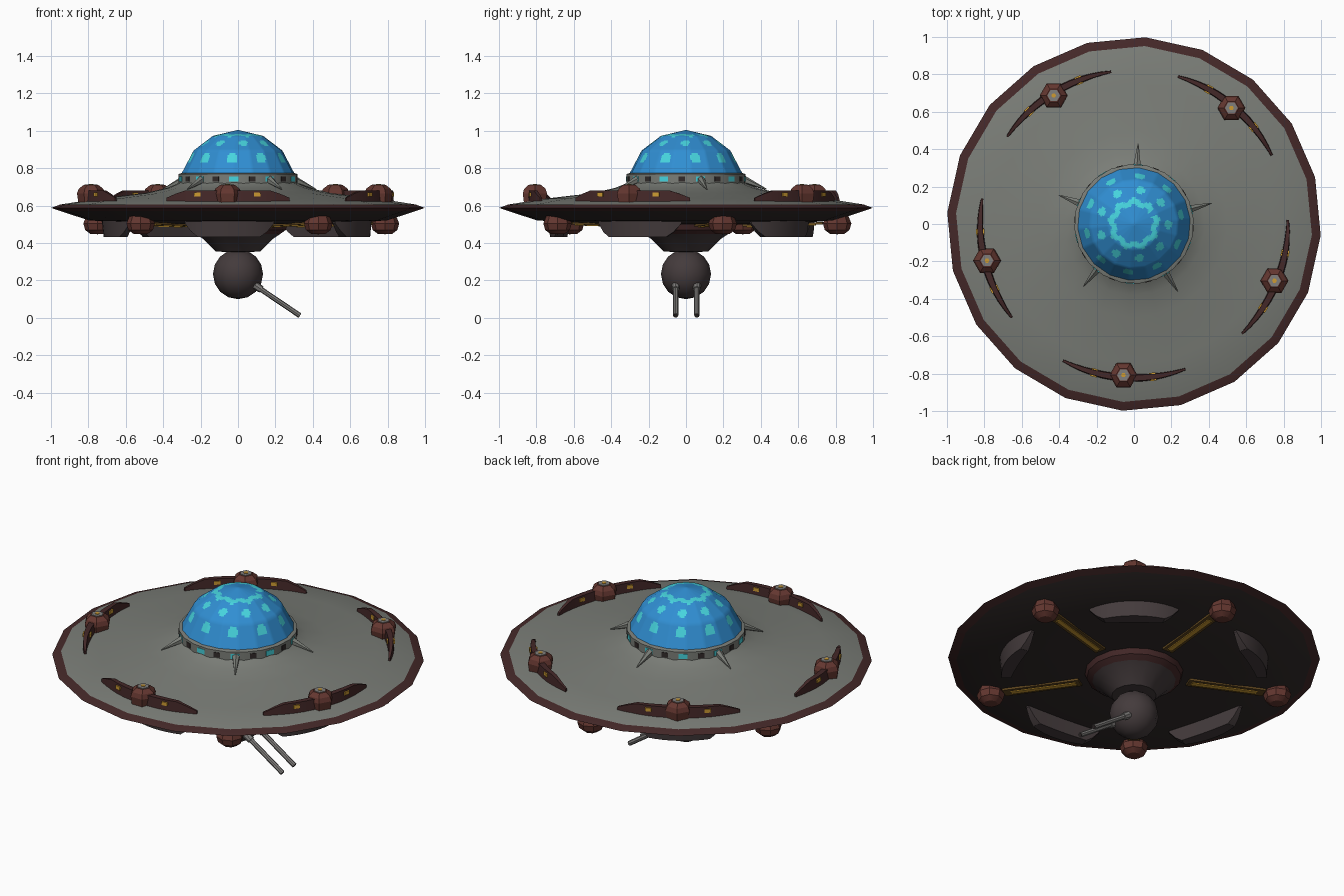
import bpy, bmesh, math
from mathutils import Vector, Matrix

if "Cube" in bpy.data.objects:
    bpy.data.objects.remove(bpy.data.objects["Cube"])


def material(name, r, g, b):
    m = bpy.data.materials.new(name)
    m.diffuse_color = [(c / 255 / 12.92 if c < 11 else ((c / 255 + 0.055) / 1.055) ** 2.4)
                       for c in (r, g, b)] + [1.0]
    m.use_nodes = True
    m.node_tree.nodes["Principled BSDF"].inputs["Base Color"].default_value = m.diffuse_color
    return m


GREY = material("hull grey", 122, 125, 119)
DARK = material("dark underside", 50, 43, 42)
GUNMETAL = material("brown grey metal", 68, 59, 60)
RIM = material("rim maroon", 68, 40, 40)
POD = material("pod red brown", 100, 55, 48)
YELLOW = material("lamp yellow", 205, 155, 50)
BROWN = material("trim brown", 98, 72, 32)
BLUE = material("dome blue", 48, 142, 210)
CYAN = material("spot turquoise", 70, 212, 222)
STEEL = material("gun steel", 128, 126, 124)


def finish(name, bm, mats, smooth=30):
    bmesh.ops.recalc_face_normals(bm, faces=bm.faces)
    me = bpy.data.meshes.new(name)
    bm.to_mesh(me)
    bm.free()
    for m in mats:
        me.materials.append(m)
    ob = bpy.data.objects.new(name, me)
    bpy.context.collection.objects.link(ob)
    if smooth:
        bpy.ops.object.select_all(action='DESELECT')
        ob.select_set(True)
        bpy.context.view_layer.objects.active = ob
        bpy.ops.object.shade_smooth_by_angle(angle=math.radians(smooth))
    return ob


def lathe_mesh(profile, n, phase=0.0, center=(0, 0), bands=None):
    """Spin (radius, z) points; bands gives a material index per segment."""
    bm = bmesh.new()
    rings = []
    for r, z in profile:
        k = n if r > 0 else 1
        rings.append([bm.verts.new((center[0] + r * math.cos(math.radians(phase) + math.tau * i / n),
                                    center[1] + r * math.sin(math.radians(phase) + math.tau * i / n), z))
                      for i in range(k)])
    for s, (a, b) in enumerate(zip(rings, rings[1:])):
        for i in range(n):
            j = (i + 1) % n
            quad = [a[i % len(a)], a[j % len(a)], b[j % len(b)], b[i % len(b)]]
            f = bm.faces.new(list(dict.fromkeys(quad)))
            f.material_index = bands[s] if bands else 0
    return bm


def rod(name, p, q, r1, r2, mat, n=8):
    p, q = Vector(p), Vector(q)
    d = q - p
    bm = bmesh.new()
    mx = Matrix.Translation((p + q) / 2) @ d.to_track_quat('Z', 'Y').to_matrix().to_4x4()
    bmesh.ops.create_cone(bm, cap_ends=True, segments=n, radius1=r1, radius2=r2,
                          depth=d.length, matrix=mx)
    return finish(name, bm, [mat])


def box(name, size, r, z, deg, mat, tilt=0.0):
    """Box at polar position; size is radial, tangential, vertical."""
    bm = bmesh.new()
    mx = (Matrix.Rotation(math.radians(deg), 4, 'Z') @ Matrix.Translation((r, 0, z))
          @ Matrix.Rotation(tilt, 4, 'Y') @ Matrix.Diagonal((*size, 1)))
    bmesh.ops.create_cube(bm, size=1, matrix=mx)
    return finish(name, bm, [mat], 0)


def arc_fin(name, deg, r, span, half, end_half, z_base, z_low, z_edge, ramp, mat, steps=12):
    """Curved fin whose free edge runs from z_low at the tips to z_edge in the middle."""
    bm = bmesh.new()
    rows = []
    for i in range(steps + 1):
        t = 2 * i / steps - 1
        a = math.radians(deg + span * t)
        w = end_half + (half - end_half) * (1 - t * t)
        z = z_low + (z_edge - z_low) * min(1, (1 - abs(t)) / ramp)
        rows.append([bm.verts.new((rr * math.cos(a), rr * math.sin(a), zz)) for rr, zz in
                     ((r - w, z_base), (r + w, z_base), (r + w * 0.75, z), (r - w * 0.75, z))])
    for a, b in zip(rows, rows[1:]):
        for k in range(4):
            bm.faces.new((a[k], a[(k + 1) % 4], b[(k + 1) % 4], b[k]))
    bm.faces.new(rows[0])
    bm.faces.new(rows[-1])
    return finish(name, bm, [mat])


def polar(r, deg, z):
    return Vector((r * math.cos(math.radians(deg)), r * math.sin(math.radians(deg)), z))


# Saucer hull: grey top, maroon rim, dark underside
hull = [(0.30, 0.735), (0.33, 0.715), (0.38, 0.695), (0.50, 0.667), (0.75, 0.638), (0.953, 0.606),
        (1.0, 0.588), (0.955, 0.572), (0.80, 0.522), (0.55, 0.502), (0.24, 0.50)]
finish("saucer_hull", lathe_mesh(hull, 20, -3.5, bands=[0] * 5 + [1, 1] + [2] * 3), [GREY, RIM, DARK])

# Collar under the dome with its windows
finish("dome_collar", lathe_mesh([(0.32, 0.71), (0.32, 0.768), (0.305, 0.774), (0, 0.774)], 20, 5), [GREY])
for i in range(10):
    box("collar_window", (0.006, 0.05, 0.028), 0.316, 0.742, 266 + 36 * i, CYAN)
    box("collar_vent", (0.006, 0.035, 0.028), 0.316, 0.742, 284 + 36 * i, DARK)

# Glass dome, finely divided so the spots can be picked out of its faces
bm = lathe_mesh([(0.305, 0.768), (0.238, 0.895), (0.135, 0.973), (0, 1.005)], 18, 5)
bmesh.ops.subdivide_edges(bm, edges=bm.edges[:], cuts=9, use_grid_fill=True)
spots = [polar(0.255, 263 + 36 * i, 0.855) for i in range(10)]
spots += [polar(0.185, 279 + 40 * i, 0.935) for i in range(9)]
for f in bm.faces:
    c = f.calc_center_median()
    r, a = math.hypot(c.x, c.y), math.atan2(c.y, c.x)
    ring = abs(r - 0.115 - 0.008 * math.sin(9 * a)) < 0.017 and abs(a - 0.5) > 0.12
    near = any((c - s).length < (0.031 if i < 10 else 0.024) for i, s in enumerate(spots))
    f.material_index = int(ring or near)
finish("dome", bm, [BLUE, CYAN])

for k in range(5):
    up = 50 + 72 * k       # upper pods and lower fins
    low = 14 + 72 * k      # lower pods, spokes and dome spikes

    # Upper pod with lamp cap and curved wings
    c = polar(0.81, up, 0)
    finish("upper_pod", lathe_mesh([(0.066, 0.61), (0.075, 0.665), (0.066, 0.69), (0.04, 0.71), (0, 0.71)],
                                   6, 0, c[:2]), [POD], 20)
    finish("pod_cap", lathe_mesh([(0.034, 0.709), (0.034, 0.714), (0, 0.714)], 6, 0, c[:2]), [STEEL], 20)
    finish("pod_lamp", lathe_mesh([(0.013, 0.713), (0.013, 0.717), (0, 0.717)], 6, 0, c[:2]), [YELLOW], 20)
    arc_fin("upper_wing", up, 0.823, 23.5, 0.022, 0.007, 0.605, 0.642, 0.682, 0.3, RIM)
    for s in (-1, 1):
        box("wing_lamp", (0.044, 0.035, 0.02), 0.823, 0.66, up + 11 * s, YELLOW)

    # Lower fin
    arc_fin("lower_fin", up, 0.69, 20, 0.05, 0.012, 0.53, 0.505, 0.432, 0.27, GUNMETAL)

    # Lower pod
    c = polar(0.81, low, 0)
    finish("lower_pod", lathe_mesh([(0.06, 0.545), (0.076, 0.505), (0.066, 0.47), (0.038, 0.449), (0, 0.447)],
                                   8, 0, c[:2]), [POD], 35)

    # Lit spoke on the underside
    box("spoke_trim", (0.43, 0.065, 0.012), 0.52, 0.5, low, BROWN, -0.03)
    box("spoke_light", (0.37, 0.028, 0.008), 0.51, 0.493, low, YELLOW, -0.03)

    # Spike bracing the dome collar
    rod("dome_spike", polar(0.30, low + 1, 0.742), polar(0.43, low + 1, 0.688), 0.024, 0.003, GREY, 6)

# Turret neck and ball under the hull
finish("turret_neck", lathe_mesh([(0.27, 0.515), (0.255, 0.47), (0.225, 0.448), (0.19, 0.425),
                                  (0.12, 0.355), (0, 0.35)], 16, bands=[0, 0, 1, 1, 1]), [RIM, GUNMETAL])
bm = bmesh.new()
bmesh.ops.create_uvsphere(bm, u_segments=12, v_segments=8, radius=0.134,
                          matrix=Matrix.Translation((0, 0, 0.234)))
finish("turret_ball", bm, [GUNMETAL], 40)

# Twin guns
for y in (-0.055, 0.058):
    rod("gun_mount", (0.075, y, 0.185), (0.125, y, 0.152), 0.022, 0.02, STEEL)
    rod("gun_barrel", (0.10, y, 0.168), (0.33, y, 0.013), 0.014, 0.014, STEEL)
    rod("gun_muzzle", (0.3295, y, 0.0135), (0.3315, y, 0.0122), 0.011, 0.011, DARK)
